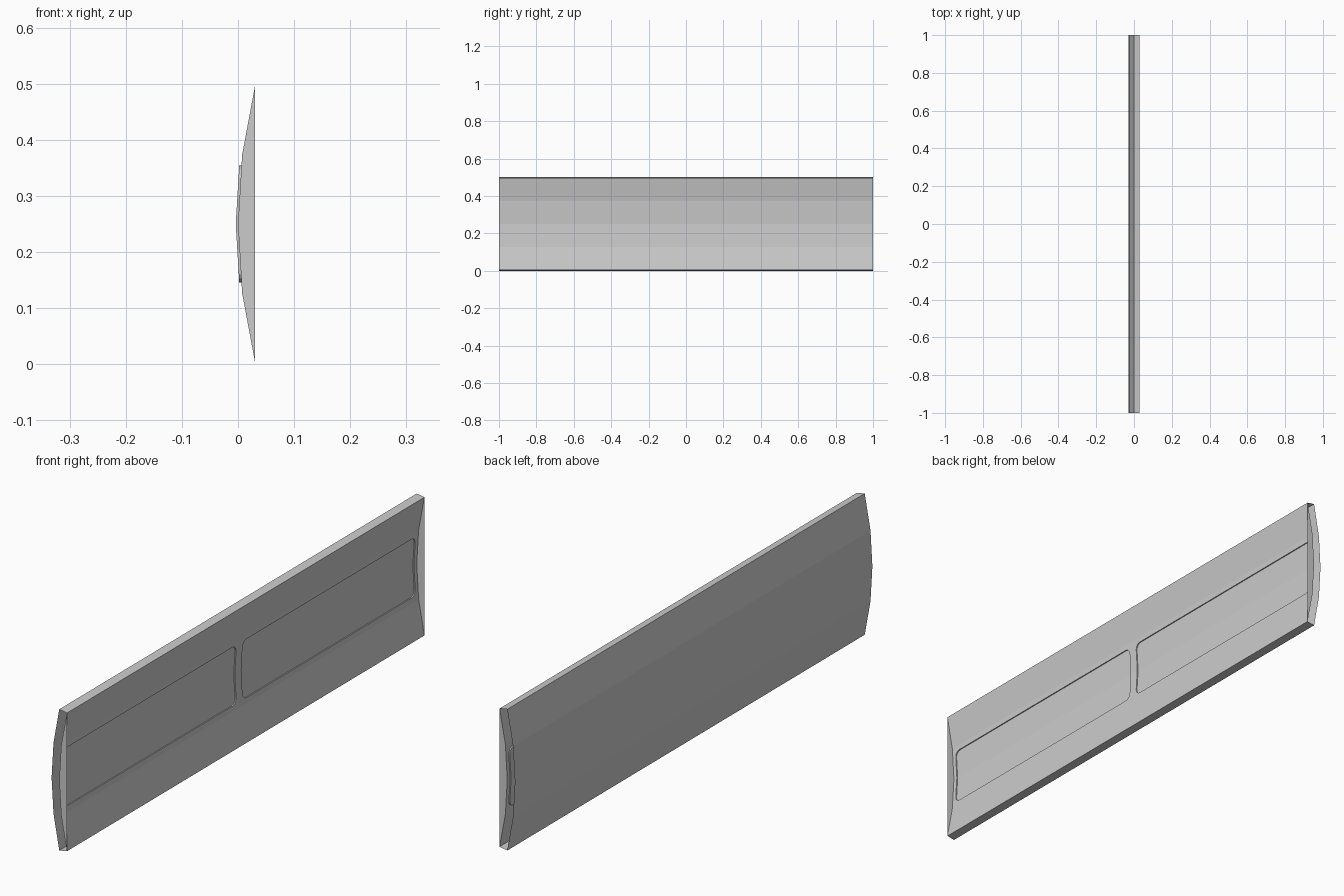
import bpy, bmesh, math

if "Cube" in bpy.data.objects:
    bpy.data.objects.remove(bpy.data.objects["Cube"])

MID = 0.25                       # mirror height
OUTER = [(-0.03, 0.25), (-0.0226, 0.375), (0.0, 0.5)]     # upper half profile (x, z)
INNER = [(0.0, 0.25), (0.0074, 0.3735), (0.03, 0.4947)]
SLOPE = (INNER[1][0] - INNER[0][0]) / (INNER[1][1] - MID)
DEPTH, TOP, RAD = 0.004, 0.354, 0.022


def finish(bm, name):
    mesh = bpy.data.meshes.new(name)
    bm.to_mesh(mesh)
    bm.free()
    ob = bpy.data.objects.new(name, mesh)
    ob.location.z = MID
    bpy.context.collection.objects.link(ob)
    mir = ob.modifiers.new("mirror_z", 'MIRROR')
    mir.use_axis = (False, False, True)
    mir.merge_threshold = 0.0002
    return ob


def vert(bm, x, y, z):
    return bm.verts.new((x, y, z - MID))


def recess_outline(a, b):
    """Upper half of a rounded rectangle as (y, z) points from a to b."""
    pts = [(a, MID)]
    for cy, start in ((a + RAD, 180), (b - RAD, 90)):
        for i in range(5):
            t = math.radians(start - i * 22.5)
            pts.append((cy + RAD * math.cos(t), TOP - RAD + RAD * math.sin(t)))
    return pts + [(b, MID)]


# Curved panel: outer skin, rim and inner skin with two recesses
bm = bmesh.new()
rows = [[vert(bm, x, y, z) for y in (-1, 1)] for x, z in OUTER + INNER[::-1]]
for lo, hi in list(zip(rows, rows[1:]))[:4]:
    bm.faces.new((lo[0], lo[1], hi[1], hi[0]))
skin = [rows[5][0], rows[4][0], rows[4][1], rows[5][1]]
for a, b in ((0.018, 0.984), (-0.984, -0.018)):
    pts = recess_outline(a, b)
    lip = [vert(bm, SLOPE * (z - MID), y, z) for y, z in pts]
    floor = [vert(bm, SLOPE * (z - MID) - DEPTH, y, z) for y, z in pts]
    for i in range(len(pts) - 1):
        bm.faces.new((lip[i], lip[i + 1], floor[i + 1], floor[i]))
    bm.faces.new(floor)
    skin += lip[::-1]
bm.faces.new(skin)
bmesh.ops.recalc_face_normals(bm, faces=bm.faces)
bm.faces.ensure_lookup_table()
if bm.faces[0].normal.x > 0:
    bmesh.ops.reverse_faces(bm, faces=bm.faces)
finish(bm, "curved_panel")

# End plates filling the hollow side of the curve
bm = bmesh.new()
for y in (-1, 1):
    f = bm.faces.new([vert(bm, x, y, z) for x, z in INNER + [(0.03, MID)]])
    f.normal_update()
    if f.normal.y * y < 0:
        f.normal_flip()
finish(bm, "end_plates")
